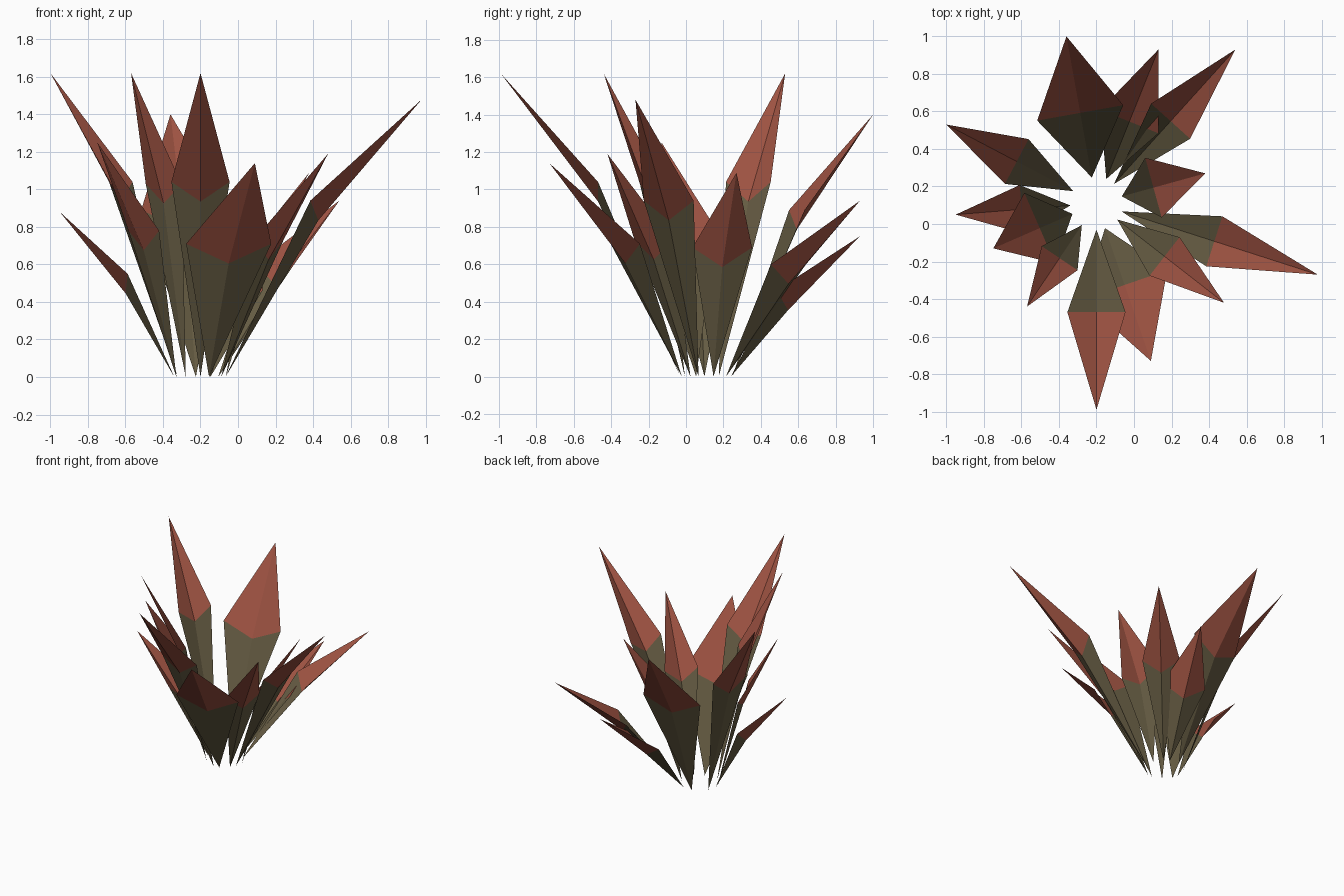
import bpy
from math import atan2
from mathutils import Vector, Matrix

if "Cube" in bpy.data.objects:
    bpy.data.objects.remove(bpy.data.objects["Cube"], do_unlink=True)


def make_material(name, colour):
    material = bpy.data.materials.new(name)
    material.use_nodes = True
    material.diffuse_color = (*colour, 1)
    shader = material.node_tree.nodes["Principled BSDF"]
    shader.inputs["Base Color"].default_value = (*colour, 1)
    shader.inputs["Roughness"].default_value = 0.9
    return material


olive = make_material("olive green", (0.13, 0.105, 0.055))
rust = make_material("rust red", (0.34, 0.085, 0.054))

CENTRE = Vector((-0.2, 0.11, 0))
ROOT_RADIUS = 0.14
KEEL_DROP = 0.105


def make_leaf(number, tip, shoulder_radius, half_width, shoulder_height):
    """Folded spear leaf: olive blade below the shoulders, rust point above."""
    reach = Vector(tip) - CENTRE
    points = [
        (ROOT_RADIUS, 0, 0),
        (shoulder_radius, half_width, shoulder_height),
        (shoulder_radius, 0, shoulder_height - KEEL_DROP),
        (shoulder_radius, -half_width, shoulder_height),
        (reach.xy.length, 0, reach.z),
    ]
    root, left, keel, right, point = range(len(points))
    faces = [(root, keel, left), (root, right, keel),
             (point, left, keel), (point, keel, right)]
    mesh = bpy.data.meshes.new("leaf")
    mesh.from_pydata(points, [], faces)
    mesh.transform(Matrix.Translation(CENTRE)
                   @ Matrix.Rotation(atan2(reach.y, reach.x), 4, "Z"))
    mesh.materials.append(olive)
    mesh.materials.append(rust)
    for face in mesh.polygons:
        face.material_index = int(point in face.vertices)
    leaf = bpy.data.objects.new(f"leaf_{number}", mesh)
    bpy.context.collection.objects.link(leaf)


# Tip position, shoulder radius, half width, shoulder height
leaves = [
    ((-0.2, -0.99, 1.62), 0.58, 0.155, 1.04),
    ((0.09, -0.73, 1.14), 0.46, 0.24, 0.71),
    ((0.48, -0.42, 1.19), 0.46, 0.13, 0.73),
    ((0.98, -0.27, 1.48), 0.66, 0.14, 0.94),
    ((0.38, 0.27, 1.09), 0.315, 0.165, 0.69),
    ((0.54, 0.93, 0.94), 0.59, 0.14, 0.6),
    ((0.13, 0.93, 0.75), 0.47, 0.167, 0.46),
    ((-0.36, 1.0, 1.4), 0.49, 0.233, 0.89),
    ((-1.0, 0.53, 1.62), 0.48, 0.135, 1.04),
    ((-0.95, 0.05, 0.88), 0.4, 0.13, 0.55),
    ((-0.75, -0.13, 1.25), 0.33, 0.205, 0.78),
    ((-0.57, -0.44, 1.62), 0.352, 0.115, 1.03),
]
for number, shape in enumerate(leaves):
    make_leaf(number, *shape)
